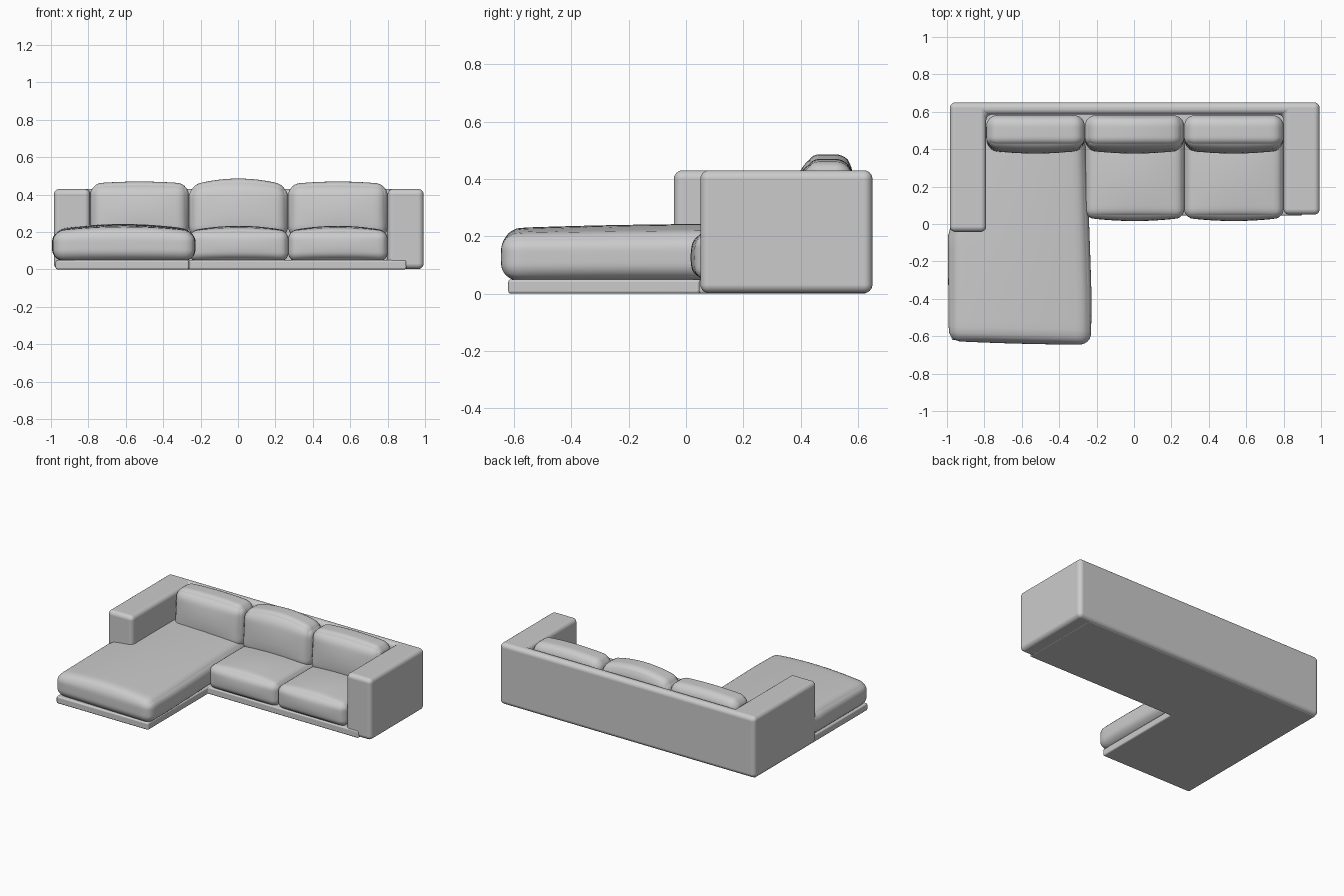
import bpy, bmesh
from math import sin, pi
from mathutils import Vector

if "Cube" in bpy.data.objects:
    bpy.data.objects.remove(bpy.data.objects["Cube"])


def finish(bm, name, angle=None):
    bmesh.ops.recalc_face_normals(bm, faces=bm.faces)
    me = bpy.data.meshes.new(name)
    bm.to_mesh(me)
    bm.free()
    ob = bpy.data.objects.new(name, me)
    bpy.context.collection.objects.link(ob)
    for p in me.polygons:
        p.use_smooth = True
    return ob


def slab(name, outline, z0, z1, bevel, segments):
    """Extruded plan outline with rounded edges."""
    bm = bmesh.new()
    face = bm.faces.new([bm.verts.new((x, y, z0)) for x, y in outline])
    ext = bmesh.ops.extrude_face_region(bm, geom=[face])
    for v in ext["geom"]:
        if isinstance(v, bmesh.types.BMVert):
            v.co.z = z1
    ob = finish(bm, name)
    mod = ob.modifiers.new("round", "BEVEL")
    mod.width, mod.segments = bevel, segments
    mod.limit_method = "ANGLE"
    mod.harden_normals = True
    return ob


def cushion(name, lo, hi, radius, bulge, top=0.0, warp=None):
    """Rounded box with padded faces; top adds extra crown upwards."""
    lo, hi = Vector(lo), Vector(hi)
    mid, half = (lo + hi) / 2, (hi - lo) / 2
    bm = bmesh.new()
    bmesh.ops.create_cube(bm, size=2)
    bmesh.ops.subdivide_edges(bm, edges=bm.edges[:], cuts=23, use_grid_fill=True)
    for v in bm.verts:
        n = Vector([sin(c * pi / 2) for c in v.co])
        p = Vector([n[i] * half[i] for i in range(3)])
        inner = Vector([max(-half[i] + radius, min(half[i] - radius, p[i])) for i in range(3)])
        p = inner + (p - inner).normalized() * radius
        q = [1 - c * c for c in n]
        p.x += n.x * bulge[0] * q[1] * q[2]
        p.y += n.y * bulge[1] * q[0] * q[2]
        p.z += n.z * bulge[2] * q[0] * q[1]
        p.z += max(n.z, 0) * top * q[0]
        if warp:
            p += Vector(warp(n))
        v.co = p + mid
    return finish(bm, name)


# Low plinth under the whole L shape
slab("base", [(-0.975, -0.62), (-0.262, -0.62), (-0.262, 0.045), (0.9, 0.045),
              (0.9, 0.63), (-0.975, 0.63)], 0.0, 0.05, 0.01, 3)

# Back and both arms as one U-shaped upholstered frame
slab("back_and_arms", [(-0.985, -0.042), (-0.79, -0.042), (-0.79, 0.585), (0.8, 0.585),
                       (0.8, 0.05), (0.993, 0.05), (0.993, 0.65), (-0.985, 0.65)],
     0.002, 0.43, 0.03, 6)


# Chaise flares towards its front right corner and tucks into the arm
def flare(n):
    right, front = (n.x + 1) / 2, (1 - n.y) / 2
    tuck = 0.02 * max(0, -n.x) if n.y > 0.05 else 0
    return (0.032 * right * min(1, front * 1.3) + tuck, -0.02 * right * front, 0.006 * n.y * max(n.z, 0))


cushion("chaise_cushion", (-0.99, -0.625, 0.045), (-0.262, 0.5, 0.212), 0.06,
        (0.004, 0.005, 0.008), 0.022, flare)

# Two seat cushions
for i, x in enumerate((-0.262, 0.268)):
    cushion(f"seat_cushion_{i + 1}", (x, 0.034, 0.045), (x + 0.532, 0.5, 0.206), 0.045,
            (0.0, 0.018, 0.015), 0.012)

# Three back cushions leaning on the back
for i, (x0, x1, z, crown) in enumerate(((-0.79, -0.263, 0.458, 0.01),
                                        (-0.263, 0.268, 0.446, 0.038),
                                        (0.268, 0.8, 0.455, 0.013))):
    cushion(f"back_cushion_{i + 1}", (x0, 0.4, 0.17), (x1, 0.582, z), 0.06,
            (0.0, 0.0, 0.002), crown,
            lambda n: (0, min(n.y, 0) * 0.022 * (1 - n.x ** 2) * (1 - n.z ** 2)
                       + 0.012 * n.z * max(0, -n.y), 0))
